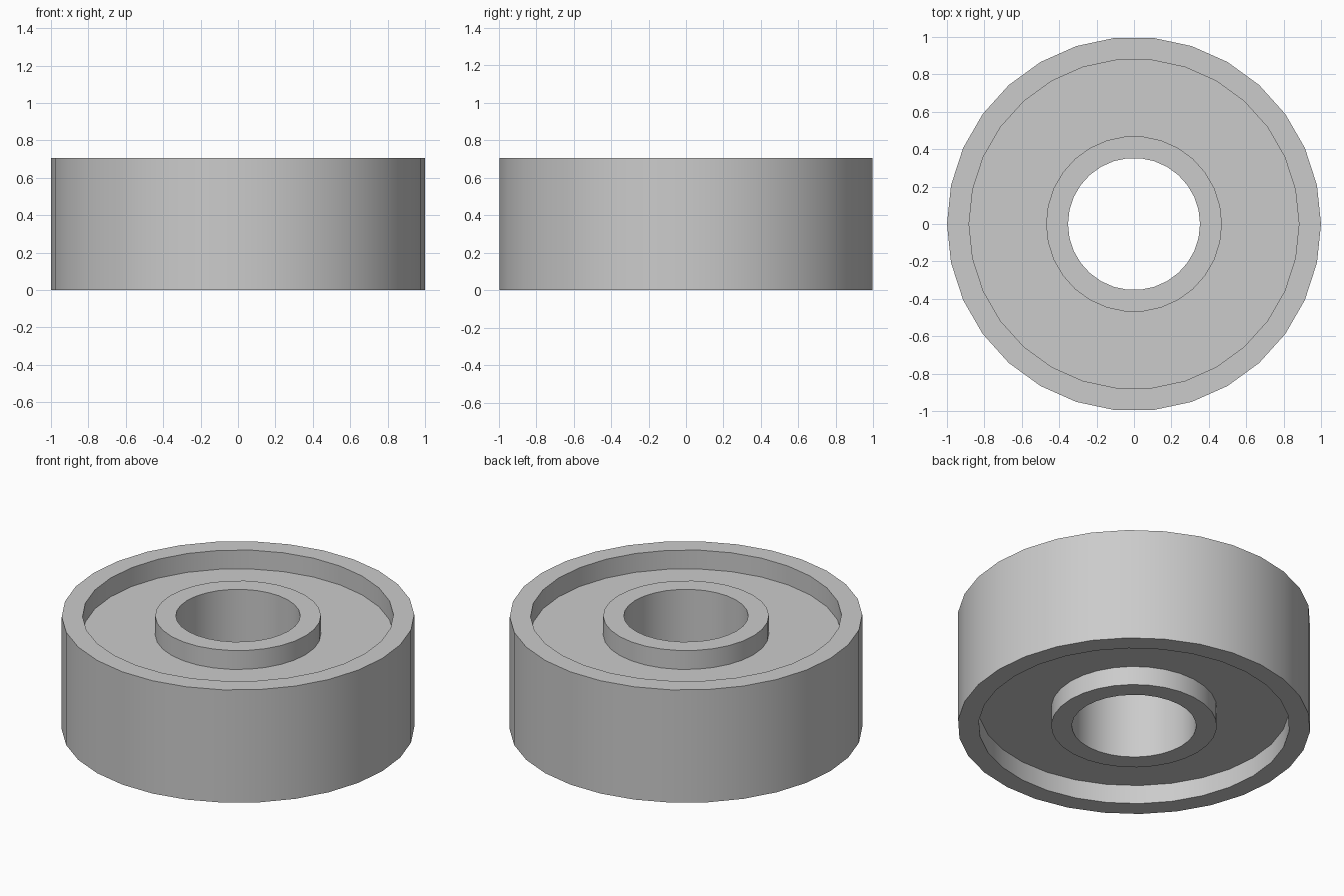
import bpy
import math

# Remove the default cube
cube = bpy.data.objects.get("Cube")
if cube:
    bpy.data.objects.remove(cube, do_unlink=True)

SIDES = 30
HEIGHT = 0.706
RECESS = 0.118
BORE, HUB, RIM, OUTER = 0.353, 0.47, 0.882, 1.0

# Plain grey metal
grey = bpy.data.materials.new("grey_metal")
grey.use_nodes = True
colour = (0.6, 0.6, 0.6, 1)
grey.diffuse_color = colour
grey.node_tree.nodes["Principled BSDF"].inputs["Base Color"].default_value = colour


def lathe(name, profile):
    """Revolve a closed (radius, height) profile about the z axis."""
    n = len(profile)
    verts = []
    for s in range(SIDES):
        a = math.tau * s / SIDES
        verts += [(r * math.cos(a), r * math.sin(a), z) for r, z in profile]
    faces = []
    for s in range(SIDES):
        here, there = s * n, (s + 1) % SIDES * n
        for i in range(n):
            j = (i + 1) % n
            faces.append((here + i, there + i, there + j, here + j))
    mesh = bpy.data.meshes.new(name)
    mesh.from_pydata(verts, [], faces)
    mesh.materials.append(grey)
    obj = bpy.data.objects.new(name, mesh)
    bpy.context.collection.objects.link(obj)
    bpy.ops.object.select_all(action="DESELECT")
    obj.select_set(True)
    bpy.context.view_layer.objects.active = obj
    bpy.ops.object.shade_smooth_by_angle(angle=math.radians(30))
    return obj


# Bearing: raised hub and rim with a recessed shield, alike on both sides
lower = [(BORE, 0), (HUB, 0), (HUB, RECESS), (RIM, RECESS), (RIM, 0), (OUTER, 0)]
upper = [(r, HEIGHT - z) for r, z in reversed(lower)]
# Reversed so the faces point outward
lathe("bearing", lower + upper)
